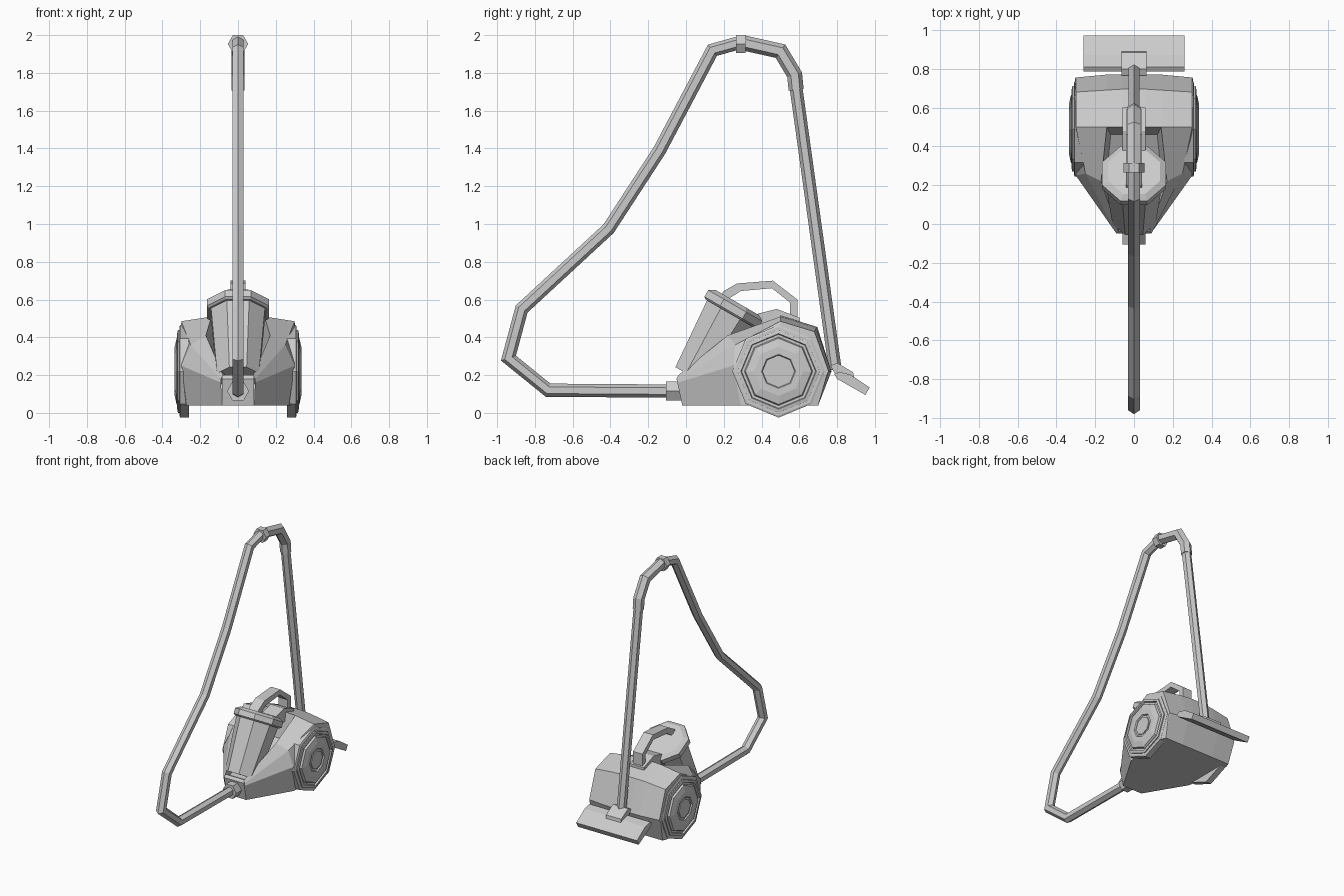
import bpy, bmesh, math
from mathutils import Vector, Matrix

old = bpy.data.objects.get("Cube")
if old:
    bpy.data.objects.remove(old, do_unlink=True)

grey = bpy.data.materials.new("plain_grey")
grey.use_nodes = True
COLOUR = (0.6, 0.6, 0.6, 1)
grey.diffuse_color = COLOUR
next(n for n in grey.node_tree.nodes if n.type == 'BSDF_PRINCIPLED').inputs["Base Color"].default_value = COLOUR


def loft(name, rings, matrix=Matrix(), caps=True):
    """Skin a list of equal-length vertex rings."""
    bm = bmesh.new()
    rows = [[bm.verts.new(p) for p in ring] for ring in rings]
    n = len(rows[0])
    for a, b in zip(rows, rows[1:]):
        for i in range(n):
            j = (i + 1) % n
            bm.faces.new((a[i], a[j], b[j], b[i]))
    if caps:
        bm.faces.new(rows[0])
        bm.faces.new(rows[-1])
    bmesh.ops.remove_doubles(bm, verts=bm.verts, dist=0.0005)
    bmesh.ops.recalc_face_normals(bm, faces=bm.faces)
    bm.transform(matrix)
    mesh = bpy.data.meshes.new(name)
    bm.to_mesh(mesh)
    bm.free()
    mesh.materials.append(grey)
    obj = bpy.data.objects.new(name, mesh)
    bpy.context.collection.objects.link(obj)
    return obj


def lathe(name, profile, matrix, sides=8, turn=0.0):
    """Revolve (height, radius) pairs around local z."""
    angles = [turn + math.tau * i / sides for i in range(sides)]
    return loft(name, [[(r * math.cos(a), r * math.sin(a), h) for a in angles]
                       for h, r in profile], matrix)


def tube(name, path, radius, sides=6, turn=0.0):
    """Sweep a polygon along a (y, z) path with mitred corners."""
    pts = [Vector((0, y, z)) for y, z in path]
    side = Vector((1, 0, 0))
    rings = []
    for i, p in enumerate(pts):
        t_in = (p - pts[i - 1]).normalized() if i else (pts[1] - p).normalized()
        t_out = (pts[i + 1] - p).normalized() if i < len(pts) - 1 else t_in
        t = (t_in + t_out).normalized()
        normal = t.cross(side) / t.dot(t_in)
        rings.append([p + radius * (normal * math.cos(a) + side * math.sin(a))
                      for a in (turn + math.tau * k / sides for k in range(sides))])
    return loft(name, rings)


def prism(name, outline, half_width):
    """Extrude a (y, z) outline across x."""
    return loft(name, [[(x, y, z) for y, z in outline] for x in (-half_width, half_width)])


# Body shell: half sections (bottom, side, shoulder, rail, centre) from nose to tail
sections = [
    [(.085, -.02, .04), (.09, -.045, .16), (.09, -.05, .18), (.08, -.04, .20), (.06, -.03, .18)],
    [(.27, .29, .04), (.30, .25, .25), (.25, .26, .36), (.17, .22, .41), (.14, .26, .22)],
    [(.305, .5, .04), (.305, .5, .38), (.30, .5, .485), (.14, .5, .51), (.12, .46, .32)],
    [(.305, .5, .04), (.305, .5, .38), (.30, .5, .485), (.14, .5, .51), (.06, .5, .515)],
    [(.305, .66, .04), (.305, .7, .22), (.30, .68, .43), (.14, .69, .45), (.06, .695, .455)],
    [(.29, .70, .04), (.305, .745, .2), (.30, .755, .22), (.14, .77, .22), (.06, .77, .22)],
    [(.29, .70, .04), (.29, .70, .04), (.29, .70, .04), (.14, .70, .04), (.06, .70, .04)],
]
loft("body_shell", [half + [(-x, y, z) for x, y, z in reversed(half)] for half in sections],
     caps=False)
prism("nose_panel", [(-.02, .04), (-.05, .18), (-.035, .2), (.02, .18), (.02, .04)], .085)

# Wheels with stepped hub rings
for label, s in (("left", 1), ("right", -1)):
    turn = Matrix.Translation((0, .49, .22)) @ Matrix.Rotation(s * math.pi / 2, 4, 'Y')
    lathe(label + "_wheel",
          [(.26, .22), (.318, .22), (.322, .2), (.308, .195), (.308, .182), (.325, .175),
           (.335, .13), (.335, .09), (.326, .085)], turn)
    lathe(label + "_wheel_arch", [(.26, .245), (.306, .245), (.31, .235)], turn)
    lathe(label + "_hub", [(.31, .07), (.333, .07)], turn)

# Dust bin leaning back, with its lid
lean = Matrix.Translation((0, .27, .585)) @ Matrix.Rotation(math.radians(-30), 4, 'X')
lathe("dust_bin", [(-.46, .12), (-.04, .157)], lean, turn=math.pi / 8)
lathe("bin_lid", [(-.07, .165), (-.06, .178), (-.02, .178), (0, .145)], lean, turn=math.pi / 8)

# Carry handle and its base
prism("handle_base", [(.36, .45), (.38, .525), (.48, .55), (.60, .505), (.60, .44)], .06)
prism("carry_handle",
      [(.18, .62), (.20, .645), (.27, .685), (.46, .70), (.59, .60), (.59, .49),
       (.55, .49), (.55, .585), (.455, .66), (.29, .645), (.235, .61)], .04)

# Hose with its end collars
tube("hose", [(-.03, .115), (-.73, .12), (-.94, .29), (-.87, .55), (-.41, .975),
              (-.14, 1.39), (.14, 1.92), (.29, 1.962)], .035)
tube("hose_socket", [(-.105, .115), (.0, .115)], .058, turn=math.pi / 6)
tube("grip_collar", [(.265, 1.953), (.315, 1.953)], .054, turn=math.pi / 6)

# Grip and wand
tube("grip", [(.29, 1.962), (.50, 1.915), (.575, 1.79), (.583, 1.71)], .04)
tube("wand", [(.58, 1.74), (.79, .23)], .034)

# Floor nozzle
prism("nozzle_neck", [(.765, .25), (.80, .265), (.885, .215), (.89, .185), (.80, .185)], .065)
prism("nozzle_head", [(.785, .205), (.80, .18), (.95, .095), (.972, .135), (.87, .203),
                      (.81, .218)], .26)
